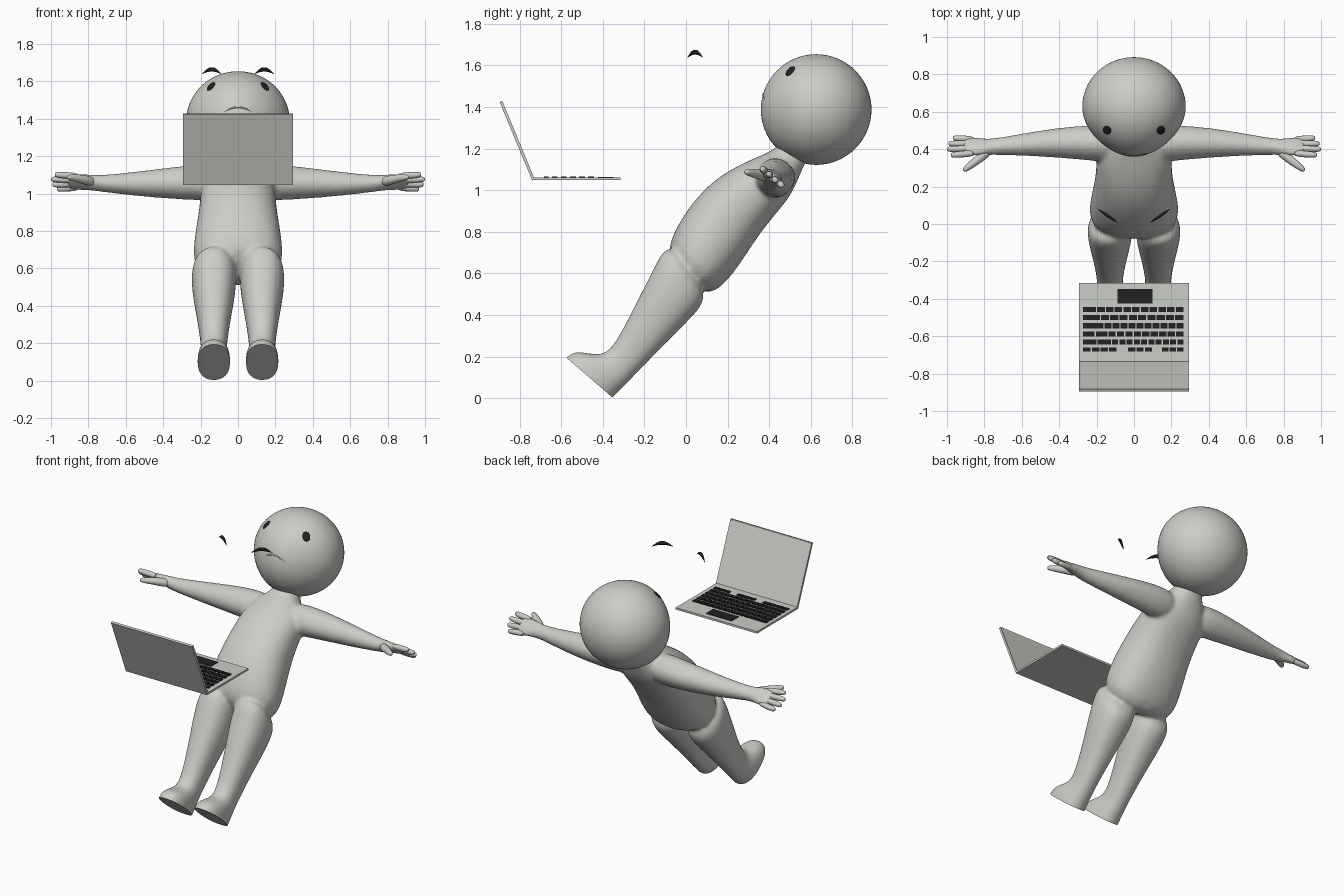
import bpy, bmesh, math
from mathutils import Vector, Matrix
from mathutils.bvhtree import BVHTree

cube = bpy.data.objects.get("Cube")
if cube:
    bpy.data.objects.remove(cube, do_unlink=True)


def material(name, color):
    m = bpy.data.materials.new(name)
    m.use_nodes = True
    m.diffuse_color = color
    bsdf = m.node_tree.nodes["Principled BSDF"]
    bsdf.inputs["Base Color"].default_value = color
    bsdf.inputs["Roughness"].default_value = 0.6
    return m


GREY = material("warm_grey", (0.6, 0.61, 0.57, 1))
BLACK = material("black", (0.015, 0.015, 0.015, 1))


def make(name, bm, mat, angle=None):
    """Turn a bmesh into an object; angle in degrees turns on smooth shading."""
    bmesh.ops.recalc_face_normals(bm, faces=bm.faces)
    me = bpy.data.meshes.new(name)
    bm.to_mesh(me)
    bm.free()
    me.materials.append(mat)
    ob = bpy.data.objects.new(name, me)
    bpy.context.collection.objects.link(ob)
    if angle:
        smooth(me, angle)
    return ob


def smooth(me, angle):
    me.shade_smooth()
    me.set_sharp_from_angle(angle=math.radians(angle))


def ring(c, u, v, n=16, power=2.3):
    """Rounded cross-section around c with half-axes u and v."""
    pts = []
    for i in range(n):
        a = 2 * math.pi * i / n
        ca, sa = math.cos(a), math.sin(a)
        pts.append(Vector(c) + u * math.copysign(abs(ca) ** (2 / power), ca)
                   + v * math.copysign(abs(sa) ** (2 / power), sa))
    return pts


def loft(bm, rings):
    loops = [[bm.verts.new(p) for p in r] for r in rings]
    n = len(loops[0])
    for a, b in zip(loops, loops[1:]):
        for i in range(n):
            bm.faces.new((a[i], a[(i + 1) % n], b[(i + 1) % n], b[i]))
    bm.faces.new(loops[0])
    bm.faces.new(loops[-1])


def section(fy, fz, by, bz, cx, hw):
    """Body cross-section from its front point, back point and half width."""
    f, b = Vector((cx, fy, fz)), Vector((cx, by, bz))
    return ring((f + b) / 2, Vector((hw, 0, 0)), (b - f) / 2)


def tube(bm, points, radii, n=10):
    pts = [Vector(p) for p in points]
    rings = []
    for i, (p, r) in enumerate(zip(pts, radii)):
        t = (pts[min(i + 1, len(pts) - 1)] - pts[max(i - 1, 0)]).normalized()
        u = t.cross(Vector((0, 0.64, 0.768))).normalized()
        rings.append(ring(p, u * r, t.cross(u) * r, n, 2))
    loft(bm, rings)


def box(bm, lo, hi):
    lo, hi = Vector(lo), Vector(hi)
    d = hi - lo
    return bmesh.ops.create_cube(bm, size=1, matrix=Matrix.Translation((lo + hi) / 2)
                                 @ Matrix.Diagonal((d.x, d.y, d.z, 1)))["verts"]


# Body: torso, legs with feet, arms with palms, fused into one skin
torso = [(-.13, .66, .10, .45, .255), (-.02, .885, .245, .61, .24), (.10, 1.025, .345, .775, .212),
         (.20, 1.095, .435, .885, .205), (.30, 1.145, .505, .97, .2), (.39, 1.18, .54, 1.05, .14),
         (.44, 1.21, .565, 1.11, .085), (.47, 1.26, .59, 1.16, .078), (.50, 1.32, .62, 1.22, .078)]
leg = [(-.62, .16, -.376, -.03, .088), (-.578, .195, -.352, .0, .09), (-.55, .228, -.322, .03, .088),
       (-.475, .22, -.295, .055, .078), (-.385, .2, -.265, .09, .068), (-.31, .32, -.205, .15, .075),
       (-.22, .50, -.09, .27, .099), (-.15, .64, .03, .385, .124), (-.08, .78, .13, .5, .122)]
arm = [(.05, .42, 1.06, .1, .1), (.25, .437, 1.06, .092, .094), (.5, .432, 1.052, .07, .068),
       (.72, .415, 1.053, .046, .044), (.78, .413, 1.058, .047, .038), (.84, .413, 1.063, .06, .026),
       (.89, .415, 1.063, .063, .022), (.92, .415, 1.063, .05, .015)]
SPREAD, LIFT = Vector((0, .768, -.64)), Vector((0, .64, .768))

bm = bmesh.new()
loft(bm, [section(a, b, c, d, 0, w) for a, b, c, d, w in torso])
for s in (-1, 1):
    loft(bm, [section(a, b, c, d, s * .129, w) for a, b, c, d, w in leg])
    loft(bm, [ring((s * x, y, z), SPREAD * a, LIFT * b) for x, y, z, a, b in arm])
body = make("body", bm, GREY)
body.modifiers.new("round", 'SUBSURF').levels = 2
remesh = body.modifiers.new("fuse", 'REMESH')
remesh.mode, remesh.voxel_size = 'VOXEL', 0.01
relax = body.modifiers.new("relax", 'SMOOTH')
relax.factor, relax.iterations = 0.5, 14
baked = bpy.data.meshes.new_from_object(body.evaluated_get(bpy.context.evaluated_depsgraph_get()))
body.modifiers.clear()

# Slice the soles flat
bm = bmesh.new()
bm.from_mesh(baked)
bmesh.ops.bisect_plane(bm, geom=bm.verts[:] + bm.edges[:] + bm.faces[:], dist=1e-5,
                       plane_co=(0, -.35, .0), plane_no=(0, .653, .757), clear_inner=True)
bmesh.ops.holes_fill(bm, edges=[e for e in bm.edges if e.is_boundary], sides=0)
bm.to_mesh(body.data)
bm.free()
smooth(body.data, 45)

# Fingers and thumbs
bm = bmesh.new()
tips = [(.98, .368, 1.102), (1.0, .40, 1.077), (.993, .43, 1.048), (.968, .46, 1.024)]
for s in (-1, 1):
    for i, (x, y, z) in enumerate(tips):
        base = Vector((.85, .415, 1.063)) + SPREAD * (i - 1.5) * .031
        tip = Vector((x, y, z))
        pts = [base.lerp(tip, t) for t in (0, .4, .8, .96, 1.0)]
        tube(bm, [(s * p.x, p.y, p.z) for p in pts], (.017, .019, .018, .014, .007))
    thumb = [(.77, .40, 1.06), (.82, .355, 1.075), (.88, .31, 1.085), (.905, .29, 1.088), (.912, .284, 1.088)]
    tube(bm, [(s * x, y, z) for x, y, z in thumb], (.03, .026, .02, .015, .007))
fingers = make("fingers", bm, GREY, 60)
fingers.modifiers.new("round", 'SUBSURF').levels = 1
fingers.modifiers["round"].render_levels = 1

# Head: ball that narrows towards the face
bm = bmesh.new()
bmesh.ops.create_uvsphere(bm, u_segments=64, v_segments=40, radius=.266)
for v in bm.verts:
    front = max(0, -v.co.y / .266)
    v.co.x *= 1.04 - .16 * front ** 2
    v.co += Vector((0, .626, 1.388))
face = BVHTree.FromBMesh(bm)
make("head", bm, GREY, 60)


def on_face(x, z):
    hit = face.ray_cast(Vector((x, -.5, z)), Vector((0, 1, 0)))
    return hit[0], hit[1]


# Mouth: thin downturned crease
bm = bmesh.new()
steps = [i / 8 for i in range(-8, 9)]
tube(bm, [on_face(.075 * t, 1.462 - .028 * t * t)[0] for t in steps],
     [.0045 * (1.05 - t * t) for t in steps], 6)
make("mouth", bm, GREY, 60)

for s, side in ((-1, "right"), (1, "left")):
    # Eye: flat oval resting on the head
    p, n = on_face(s * .145, 1.573)
    bm = bmesh.new()
    bmesh.ops.create_uvsphere(bm, u_segments=24, v_segments=12, radius=1,
                              matrix=Matrix.Translation(p) @ n.to_track_quat('Z', 'Y').to_matrix().to_4x4()
                              @ Matrix.Diagonal((.023, .031, .006, 1)))
    make(side + "_eye", bm, BLACK, 60)

    # Eyebrow: floating tapered crescent
    bm = bmesh.new()
    rings = []
    for i in range(17):
        t = i / 16
        bulge = math.sin(math.pi * t)
        c = (s * (.088 + .105 * t), .008 + .072 * t, 1.64 + .024 * bulge)
        rings.append(ring(c, Vector((-s * .4, .8, 0)) * (.008 * bulge + .001),
                          Vector((0, 0, .011 * bulge + .001)), 10, 2))
    loft(bm, rings)
    make(side + "_eyebrow", bm, BLACK, 50)

# Laptop base
bm = bmesh.new()
box(bm, (-.295, -.735, 1.048), (.295, -.315, 1.061))
make("laptop_base", bm, GREY)

# Laptop lid with a recessed screen, hinged on the far edge
bm = bmesh.new()
box(bm, (-.295, -.014, 0), (.295, 0, .408))
bm.normal_update()
inner = [f for f in bm.faces if f.normal.y > .9]
bmesh.ops.inset_region(bm, faces=inner, thickness=.014, depth=0)
bmesh.ops.translate(bm, verts=inner[0].verts[:], vec=(0, -.005, 0))
lid = make("laptop_lid", bm, GREY)
lid.location = (0, -.727, 1.052)
lid.rotation_euler.x = math.radians(22.5)

# Keyboard: staggered rows, the last one broken into groups
bm = bmesh.new()


def key_row(x0, x1, y, half, count):
    w = (x1 - x0) / count
    for k in range(count):
        box(bm, (x0 + k * w + .003, y - half, 1.06), (x0 + (k + 1) * w - .003, y + half, 1.067))


for r in range(5):
    y = -.457 - .0435 * r
    split = -.2 + .02 * r
    key_row(-.275, split, y, .014, 1 + r // 3)
    key_row(split, .267, y, .014, 10 - r % 2)
for x0, x1, count in ((-.275, -.09, 4), (-.035, .1, 3), (.148, .267, 3)):
    key_row(x0, x1, -.672, .011, count)
make("keys", bm, BLACK)

# Touchpad
bm = bmesh.new()
box(bm, (-.087, -.424, 1.06), (.1, -.348, 1.064))
make("touchpad", bm, BLACK)
